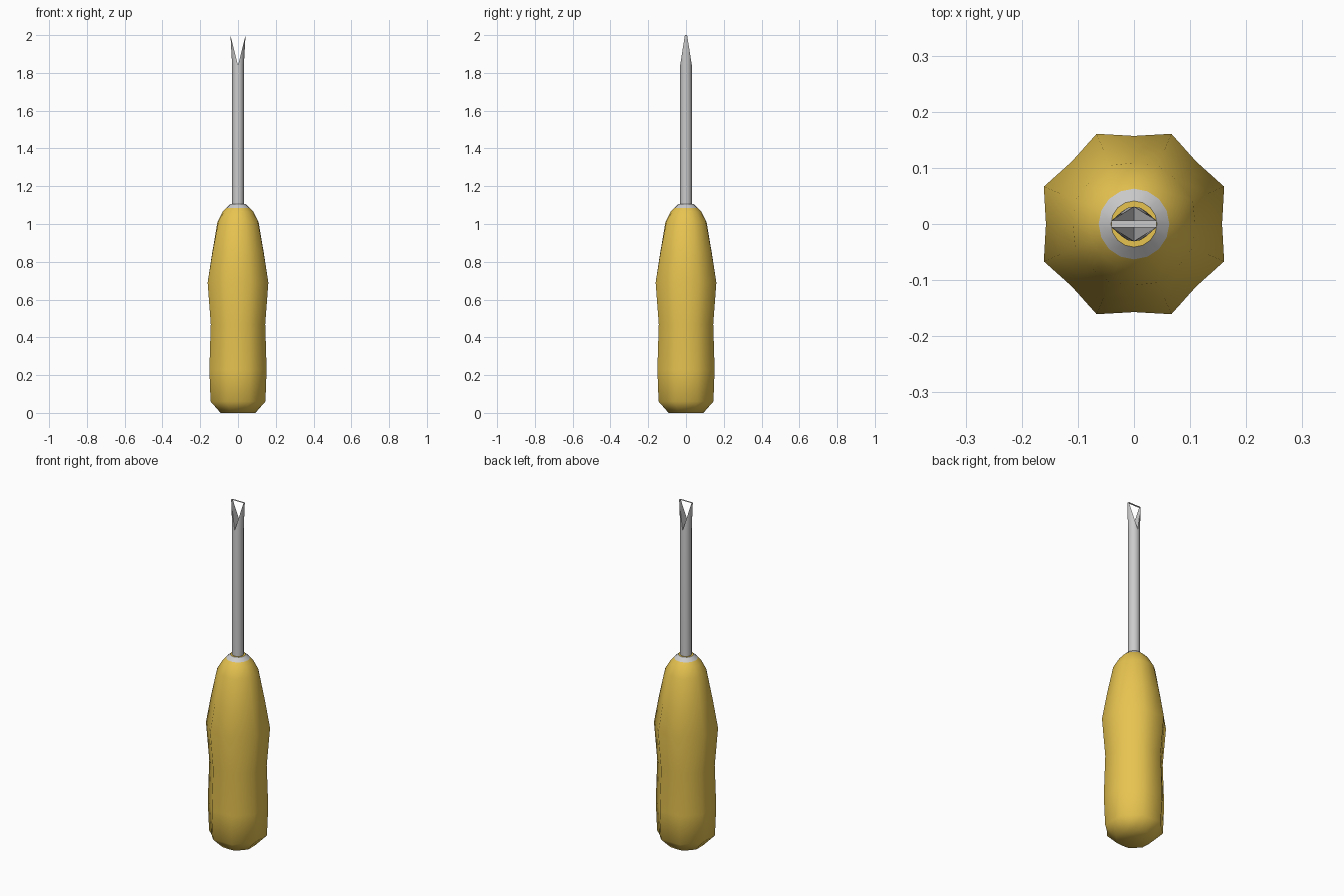
import bpy, bmesh
from math import sin, cos, pi, radians

if "Cube" in bpy.data.objects:
    bpy.data.objects.remove(bpy.data.objects["Cube"])

SIDES = 16


def ring(bm, z, ridge, flute):
    # ridges sit half a flute away from the x and y axes
    return [bm.verts.new(((flute if i % 2 == 0 else ridge) * cos(2 * pi * i / SIDES),
                          (flute if i % 2 == 0 else ridge) * sin(2 * pi * i / SIDES), z))
            for i in range(SIDES)]


def bridge(bm, a, b):
    n = len(a)
    for i in range(n):
        bm.faces.new((a[i], a[(i + 1) % n], b[(i + 1) % n], b[i]))


def finish(name, bm, color=None, angle=50):
    bmesh.ops.recalc_face_normals(bm, faces=bm.faces)
    me = bpy.data.meshes.new(name)
    bm.to_mesh(me)
    bm.free()
    ob = bpy.data.objects.new(name, me)
    bpy.context.collection.objects.link(ob)
    if color:
        mat = bpy.data.materials.new(name + "_color")
        mat.diffuse_color = color
        mat.use_nodes = True
        mat.node_tree.nodes["Principled BSDF"].inputs["Base Color"].default_value = mat.diffuse_color
        me.materials.append(mat)
    bpy.ops.object.select_all(action='DESELECT')
    ob.select_set(True)
    bpy.context.view_layer.objects.active = ob
    bpy.ops.object.shade_smooth_by_angle(angle=radians(angle))
    return ob


def lathe(name, rows, color=None, cap_start=False, cap_end=False, angle=50):
    bm = bmesh.new()
    rings = [ring(bm, *r) for r in rows]
    for a, b in zip(rings, rings[1:]):
        bridge(bm, a, b)
    if cap_start:
        bm.faces.new(rings[0][::-1])
    if cap_end:
        bm.faces.new(rings[-1])
    return finish(name, bm, color, angle)


YELLOW = (0.80, 0.55, 0.08, 1)

# Fluted grip: z, ridge radius, flute radius
lathe("handle", [(0, 0.097, 0.092), (0.06, 0.157, 0.142), (0.23, 0.164, 0.147),
                 (0.47, 0.156, 0.143), (0.69, 0.174, 0.157), (0.85, 0.146, 0.136),
                 (1.01, 0.113, 0.109), (1.065, 0.081, 0.081), (1.085, 0.063, 0.063)],
      YELLOW, cap_start=True, angle=65)

# Grey collar and the yellow lip inside it
lathe("collar", [(1.085, 0.063, 0.063), (1.105, 0.041, 0.041)])
lathe("collar_lip", [(1.105, 0.041, 0.041), (1.105, 0.028, 0.028)], YELLOW)

# Shaft ending in a forked, flattened tip
bm = bmesh.new()
R, TOP = 0.031, 1.84
low, high = ring(bm, 1.05, R, R), ring(bm, TOP, R, R)
bridge(bm, low, high)
bm.faces.new(low[::-1])
q = SIDES // 4
tips = []
for side in (1, -1):
    near = bm.verts.new((side * 0.04, -0.006, 2.0))
    far = bm.verts.new((side * 0.04, 0.006, 2.0))
    tips.append((near, far))
    # half ring running from the -y valley point to the +y valley point
    half = [high[(-q + side * k) % SIDES if side > 0 else (-q - k) % SIDES]
            for k in range(2 * q + 1)]
    for k in range(q):
        bm.faces.new((half[k], half[k + 1], near))
        bm.faces.new((half[q + k], half[q + k + 1], far))
    bm.faces.new((half[q], far, near))
    bm.faces.new((half[0], near, far, half[-1]))
# thin bridging face across the prong ends
(a, b), (c, d) = tips
bm.faces.new((a, b, d, c))
finish("forked_shaft", bm, angle=30)
